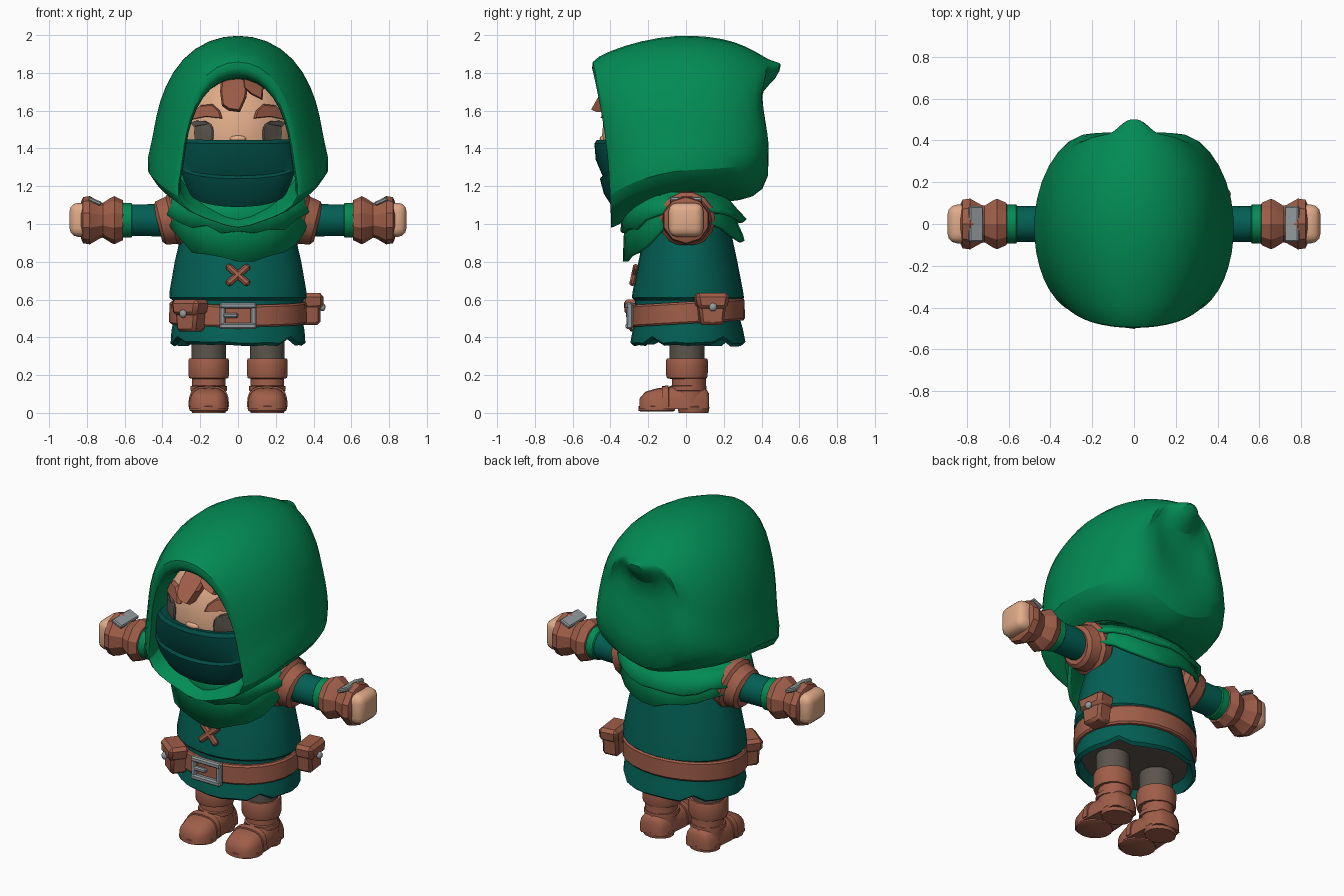
import bpy, bmesh, math, random
from mathutils import Matrix, Vector

if "Cube" in bpy.data.objects:
    bpy.data.objects.remove(bpy.data.objects["Cube"])

random.seed(4)
PI = math.pi


def mat(name, c):
    m = bpy.data.materials.new(name)
    m.diffuse_color = (*c, 1)
    m.use_nodes = True
    m.node_tree.nodes["Principled BSDF"].inputs["Base Color"].default_value = m.diffuse_color
    return m


GREEN = mat("hood_green", (0.0008, 0.258, 0.088))
TEAL = mat("tunic_teal", (0.0008, 0.116, 0.09))
MASK = mat("mask_teal", (0.0003, 0.072, 0.06))
LEATHER = mat("leather_brown", (0.35, 0.112, 0.066))
SKIN = mat("skin", (0.75, 0.41, 0.25))
METAL = mat("metal_grey", (0.295, 0.325, 0.34))
DARK = mat("dark_grey", (0.108, 0.09, 0.075))


def finish(name, bm, m, M=None, angle=35, subsurf=0, thick=0):
    if M is not None:
        bm.transform(M)
    bmesh.ops.recalc_face_normals(bm, faces=bm.faces[:])
    me = bpy.data.meshes.new(name)
    bm.to_mesh(me)
    bm.free()
    me.materials.append(m)
    o = bpy.data.objects.new(name, me)
    bpy.context.collection.objects.link(o)
    if thick:
        o.modifiers.new("thickness", "SOLIDIFY").thickness = thick
    if subsurf:
        s = o.modifiers.new("smooth", "SUBSURF")
        s.levels = s.render_levels = subsurf
    bpy.ops.object.select_all(action="DESELECT")
    o.select_set(True)
    bpy.context.view_layer.objects.active = o
    bpy.ops.object.shade_smooth_by_angle(angle=math.radians(angle))
    return o


def loft(name, rings, m, M=None, closed=True, caps=(True, True), **kw):
    bm = bmesh.new()
    rows = [[bm.verts.new(p) for p in r] for r in rings]
    n = len(rows[0])
    for a, b in zip(rows, rows[1:]):
        for i in range(n if closed else n - 1):
            j = (i + 1) % n
            bm.faces.new((a[i], a[j], b[j], b[i]))
    if caps[0]:
        bm.faces.new(rows[0])
    if caps[1]:
        bm.faces.new(rows[-1])
    return finish(name, bm, m, M, **kw)


def oval(rx, ry, z, n, y0=0.0, turn=0.0):
    return [(rx * math.sin(2 * PI * (i + turn) / n), y0 - ry * math.cos(2 * PI * (i + turn) / n), z)
            for i in range(n)]


def lathe(name, prof, m, M=None, n=14, turn=0.0, **kw):
    return loft(name, [oval(r, r, z, n, turn=turn) for z, r in prof], m, M, **kw)


def box(name, size, m, M, bevel=0.012, seg=1, taper=1.0):
    bm = bmesh.new()
    bmesh.ops.create_cube(bm, size=1)
    for v in bm.verts:
        if v.co.z < 0:
            v.co.x *= taper
        v.co = Vector((v.co.x * size[0], v.co.y * size[1], v.co.z * size[2]))
    bmesh.ops.bevel(bm, geom=bm.edges[:], offset=bevel, segments=seg, affect="EDGES", profile=0.5)
    return finish(name, bm, m, M)


def ball(name, loc, size, m, M=Matrix(), u=16, v=10):
    bm = bmesh.new()
    bmesh.ops.create_uvsphere(bm, u_segments=u, v_segments=v, radius=1)
    return finish(name, bm, m, M @ Matrix.Translation(loc) @ Matrix.Diagonal((*size, 1)), angle=60)


T = lambda x, y, z: Matrix.Translation((x, y, z))
R = lambda deg, ax: Matrix.Rotation(math.radians(deg), 4, ax)
MIRROR = {1: Matrix(), -1: Matrix.Diagonal((-1, 1, 1, 1))}
SIDES = ((1, "left"), (-1, "right"))

# Hood: arched rings from inside the opening, round the rim, back to the tip
HALF = [(0, 1), (.33, .97), (.63, .86), (.82, .69), (.915, .52), (.955, .36), (1.06, .19),
        (.80, .09), (.39, .04), (0, -.02)]


def hood_ring(ty, tz, by, bz, w, rnd):
    half = []
    for k, (fx, ft) in enumerate(HALF):
        a = PI * k / 9
        fx += (math.sin(a) - fx) * rnd
        ft += ((1 + math.cos(a)) / 2 - ft) * rnd
        z = bz + (tz - bz) * ft
        dent = .06 * rnd * math.exp(-((z - 1.62) / .09) ** 2) if w > .18 else 0
        half.append((w * fx, by + (ty - by) * ft ** 2 - dent, z))
    return half + [(-x, y, z) for x, y, z in half[8:0:-1]]


HOOD = [(-.25, 1.77, -.18, 1.12, .31, 0), (-.45, 1.78, -.38, 1.0, .30, 0),
        (-.485, 1.80, -.405, .98, .312, 0), (-.52, 1.868, -.385, .98, .338, 0),
        (-.41, 1.925, -.32, 1.02, .405, 0), (-.24, 1.98, -.21, 1.06, .455, 0),
        (-.05, 2.01, -.06, 1.10, .483, 0), (.12, 2.003, .12, 1.11, .472, 0),
        (.26, 1.975, .29, 1.12, .42, .2), (.37, 1.92, .42, 1.16, .325, .6),
        (.42, 1.885, .455, 1.33, .235, 1), (.445, 1.872, .385, 1.60, .17, 1),
        (.475, 1.86, .40, 1.71, .105, 1), (.515, 1.85, .485, 1.77, .05, 1)]
loft("hood", [hood_ring(*h) for h in HOOD], GREEN, caps=(False, True), subsurf=1, angle=45)

# Scarf draped round the shoulders, ragged hem, two layers
for name, fz, bz, grow, top in (("scarf", .31, .20, 0, 1.17), ("scarf_fold", .16, .10, .012, 1.15)):
    rings = []
    for f in (0, .5, 1):
        ring = []
        for i in range(28):
            a = 2 * PI * i / 28
            s, c = math.sin(a), math.cos(a)
            ry = .32 + .015 * f if c > 0 else .20 + .11 * f
            hem = 1.12 - (fz if c > 0 else bz) * abs(c) ** .75
            if f == 1:
                hem += random.uniform(-.018, .022)
            ring.append(((.35 + .04 * f + grow) * s, -(ry + grow) * c, top + (hem - top) * f))
        rings.append(ring)
    loft(name, rings, GREEN, caps=(False, False), thick=.022, angle=30)

# Head and face
HC, HR = Vector((0, -.08, 1.46)), Vector((.335, .365, .40))
ball("head", HC, HR, SKIN, u=24, v=16)
ball("nose", (0, -.435, 1.45), (.045, .022, .02), SKIN)


def face_y(x, z):
    k = 1 - ((x - HC.x) / HR.x) ** 2 - ((z - HC.z) / HR.z) ** 2
    return HC.y - HR.y * math.sqrt(max(k, .05))


def face_piece(name, pts, m, out, M=None):
    loft(name, [[(x, face_y(x, z) + d, z) for x, z in pts] for d in (.03, -out * .6)] +
         [[(cx + (x - cx) * .86, face_y(x, z) - out, cz + (z - cz) * .86) for x, z in pts]
          for cx, cz in [(sum(p[0] for p in pts) / len(pts), sum(p[1] for p in pts) / len(pts))]],
         m, M)


def squarish(t):
    return math.copysign(abs(t) ** .7, t)


for s, side in SIDES:
    eye = [(.181 + .052 * squarish(math.cos(a)), 1.475 + .068 * squarish(math.sin(a)))
           for a in (2 * PI * i / 16 for i in range(16))]
    face_piece(side + "_eye", eye, DARK, .009, MIRROR[s])
    face_piece(side + "_lash", [(.15, 1.53), (.17, 1.545), (.22, 1.547), (.255, 1.538), (.235, 1.515)],
               DARK, .012, MIRROR[s])
    face_piece(side + "_eyebrow", [(.082, 1.558), (.095, 1.60), (.135, 1.635), (.20, 1.628),
                                   (.252, 1.578), (.248, 1.552), (.17, 1.568)], LEATHER, .03, MIRROR[s])
face_piece("fringe_lock", [(-.085, 1.82), (-.095, 1.70), (-.085, 1.625), (-.05, 1.60), (.01, 1.592),
                           (.045, 1.67), (.06, 1.82)], LEATHER, .078)
face_piece("small_fringe_lock", [(.02, 1.82), (.03, 1.72), (.07, 1.685), (.13, 1.655), (.135, 1.73),
                                 (.11, 1.82)], LEATHER, .06)

# Face mask with a hanging fold: centre height, half width, front y, side y, lift at the sides
MROWS = [(1.435, .26, -.40, -.26, .01), (1.445, .285, -.472, -.30, .005), (1.425, .30, -.485, -.31, .01),
         (1.34, .31, -.478, -.32, .03), (1.255, .31, -.442, -.335, .07), (1.24, .31, -.456, -.335, .07),
         (1.16, .29, -.435, -.33, .085), (1.09, .26, -.39, -.31, .09), (1.10, .22, -.26, -.22, .08)]
loft("face_mask", [[(w * math.sin(PI / 2 * q), ys + (yc - ys) * math.cos(PI / 2 * q), z + lift * q * q)
                    for q in (i / 7 for i in range(-7, 8))] for z, w, yc, ys, lift in MROWS],
     MASK, closed=False, caps=(False, False), angle=28)

# Tunic and skirt with a ragged hem
TUNIC = [(1.17, .20, .15), (1.11, .27, .20), (.95, .30, .23), (.80, .335, .262), (.645, .362, .292),
         (.61, .364, .297), (.595, .345, .28), (.50, .338, .275), (.44, .352, .292), (.37, .357, .305),
         (.355, .335, .287), (.42, .30, .25)]
rings = [oval(rx, ry, z, 28, .01) for z, rx, ry in TUNIC]
for i in range(28):
    d = .035 if i in (4, 10, 17, 23) else random.uniform(-.004, .008)
    for k in (9, 10):
        x, y, z = rings[k][i]
        rings[k][i] = (x, y, z + d)
loft("tunic", rings, TEAL, caps=(True, False))
lathe("hips", [(.46, .31), (.408, .318), (.40, .2)], DARK, Matrix.Diagonal((1, .86, 1, 1)), n=24)

# Belt, buckle, pouches and chest stitch
belt = []
for z, g in ((.472, -.01), (.472, .012), (.482, .02), (.578, .018), (.588, .01), (.588, -.01)):
    belt.append([(x, y, h + .06 * y) for x, y, h in oval(.345 + g, .282 + g, z, 28, .01)])
loft("belt", belt, LEATHER, caps=(False, False))
for s, side in SIDES:
    box(side + "_buckle_bar", (.032, .034, .138), METAL, T(s * .083, -.297, .515), .008)
for z, part in ((.569, "top"), (.461, "bottom")):
    box(part + "_buckle_bar", (.198, .034, .032), METAL, T(0, -.302, z), .008)
box("buckle_tongue", (.08, .028, .026), METAL, T(-.04, -.304, .515), .007)
for x, y, z, turn, name in ((-.25, -.235, .515, -38, "front_pouch"), (.38, .135, .55, 97, "side_pouch")):
    P = T(x, y, z) @ R(turn, "Z")
    box(name + "_body", (.15, .10, .13), LEATHER, P @ T(0, 0, -.02), .015, taper=.82)
    box(name + "_flap", (.185, .12, .085), LEATHER, P @ T(0, -.006, .042), .02, taper=.85)
    ball(name + "_button", (0, -.068, .01), (.022, .016, .022), METAL, P, 10, 6)
for a in (42, -42):
    box("chest_stitch", (.155, .03, .036), LEATHER, T(0, -.275, .73) @ R(-12, "X") @ R(a, "Y"), .01)

# Arms: profiles run outward along x
for s, side in SIDES:
    A = MIRROR[s] @ T(0, 0, 1.02) @ R(90, "Y")
    lathe(side + "_shoulder_pad", [(.26, .12), (.285, .145), (.335, .15), (.352, .132), (.41, .121), (.427, .10),
                                   (.42, .08)], LEATHER,
          MIRROR[s] @ T(0, .005, 1.02) @ T(.35, 0, 0) @ R(14, "Y") @ T(-.35, 0, 0) @ R(90, "Y"))
    lathe(side + "_sleeve", [(.25, .09), (.60, .085)], TEAL, A)
    lathe(side + "_sleeve_band", [(.56, .088), (.565, .094), (.62, .094)], GREEN, A)
    lathe(side + "_bracer", [(.607, .09), (.61, .106), (.655, .127), (.672, .12), (.715, .092), (.73, .096),
                             (.785, .128), (.82, .122), (.83, .1)], LEATHER, A, n=10, turn=.5, angle=30)
    box(side + "_hand", (.14, .185, .18), SKIN, MIRROR[s] @ T(.822, 0, 1.022), .045, 3)
    box(side + "_hand_plate", (.072, .17, .022), METAL, MIRROR[s] @ T(.757, 0, 1.12) @ R(-24, "Y"), .006)

# Legs and boots
FOOT = [(.118, .06, .10), (.10, .082, .13), (.0, .094, .15), (-.08, .1, .14), (-.16, .104, .13),
        (-.22, .09, .112), (-.252, .058, .075)]


def arch(y, w, h, z0):
    return [(w * math.copysign(abs(math.cos(a)) ** .6, math.cos(a)), y, z0 + (h - z0) * math.sin(a) ** .7)
            for a in (PI * i / 10 for i in range(10))] + [(-w, y, z0)]


for s, side in SIDES:
    L = MIRROR[s] @ T(.155, .005, 0)
    lathe(side + "_trouser_leg", [(.24, .092), (.45, .095)], DARK, L)
    lathe(side + "_boot_cuff", [(.18, .085), (.184, .106), (.20, .11), (.275, .111), (.288, .106), (.288, .08)],
          LEATHER, L)
    lathe(side + "_boot_ankle", [(.05, .092), (.10, .094), (.15, .09), (.20, .09)], LEATHER, L @ T(0, .01, 0))
    lathe(side + "_boot_strap", [(.115, .09), (.118, .099), (.142, .098), (.145, .085)], LEATHER,
          L @ T(0, .005, 0))
    loft(side + "_boot_foot", [arch(y, w, h, .02) for y, w, h in FOOT], LEATHER, L, angle=50)
    lathe(side + "_toe_sole", [(.008, .095), (.012, .104), (.035, .104), (.04, .095)], LEATHER,
          L @ T(0, -.16, 0) @ Matrix.Diagonal((1, .93, 1, 1)))
    lathe(side + "_heel", [(0, .09), (.03, .096), (.036, .09)], LEATHER,
          L @ T(0, .035, 0) @ Matrix.Diagonal((1, .88, 1, 1)))
    # Strap over the instep
    loft(side + "_instep_strap", [arch(y, w, h, .03) for y, w, h in
                                  ((-.095, .09, .12), (-.097, .107, .146), (-.132, .108, .142), (-.134, .09, .11))],
         LEATHER, L, angle=50)
